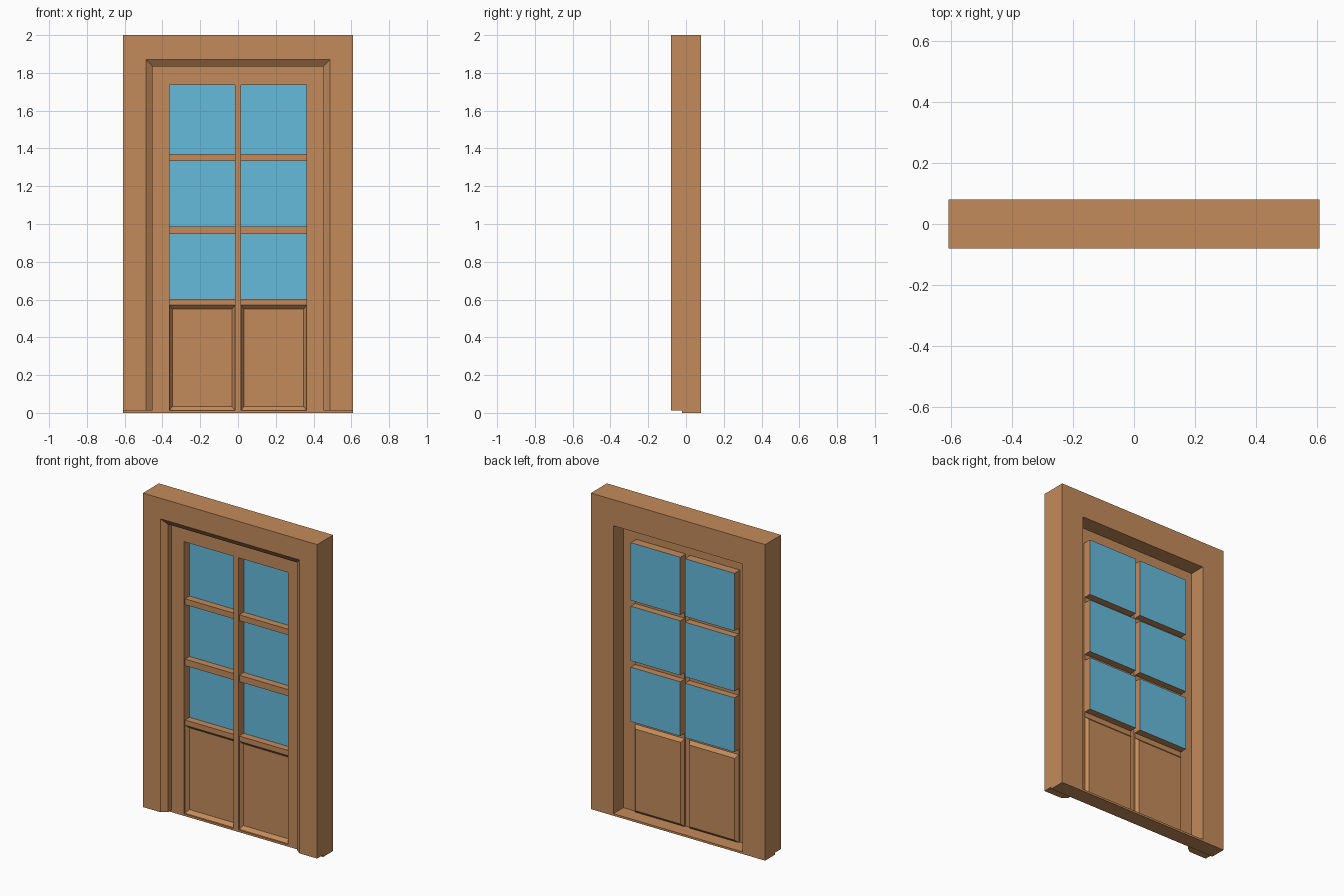
import bpy, bmesh

if "Cube" in bpy.data.objects:
    bpy.data.objects.remove(bpy.data.objects["Cube"])

def material(name, color):
    m = bpy.data.materials.new(name)
    m.diffuse_color = (*color, 1)
    m.use_nodes = True
    m.node_tree.nodes["Principled BSDF"].inputs["Base Color"].default_value = m.diffuse_color
    return m

WOOD = material("wood", (0.55, 0.26, 0.105))
GLASS = material("glass", (0.13, 0.5, 0.72))

def finish(name, bm, mat, solid=False):
    bmesh.ops.remove_doubles(bm, verts=bm.verts, dist=1e-5)
    if solid:
        bmesh.ops.recalc_face_normals(bm, faces=bm.faces)
    me = bpy.data.meshes.new(name)
    bm.to_mesh(me)
    bm.free()
    me.materials.append(mat)
    ob = bpy.data.objects.new(name, me)
    bpy.context.collection.objects.link(ob)
    return ob

def corners(x0, x1, z0, z1, y):
    return [(x0, y, z0), (x1, y, z0), (x1, y, z1), (x0, y, z1)]

def face(bm, pts):
    bm.faces.new([bm.verts.new(p) for p in pts])

def ring(bm, a, b):
    """Four walls joining front rectangle a to back rectangle b."""
    for i in range(4):
        j = (i + 1) % 4
        face(bm, (a[i], a[j], b[j], b[i]))

# Frame: splayed cross-section carried around both jambs and the lintel
SILL = 0.013
profile = [(0.61, 2.0, -0.08), (0.488, 1.87, -0.08), (0.453, 1.835, -0.055),
           (0.453, 1.835, 0.08), (0.61, 2.0, 0.08)]
bm = bmesh.new()
rows = [[bm.verts.new(p) for p in ((-x, y, SILL), (-x, y, z), (x, y, z), (x, y, SILL))]
        for x, z, y in profile]
for i, a in enumerate(rows):
    b = rows[(i + 1) % len(rows)]
    for k in range(3):
        bm.faces.new((a[k], a[k + 1], b[k + 1], b[k]))
for k in (0, 3):
    bm.faces.new([r[k] for r in rows])
finish("door_frame", bm, WOOD, True)

# Threshold under the rear part of the frame
bm = bmesh.new()
front, back = corners(-0.61, 0.61, 0, SILL, -0.02), corners(-0.61, 0.61, 0, SILL, 0.08)
face(bm, front)
face(bm, back)
ring(bm, front, back)
finish("threshold", bm, WOOD, True)

# Door leaf: thin skin with pressed-in openings
Y_DOOR, Y_BAR, Y_PANEL, Y_GLASS = -0.02, -0.01, 0.01, 0.035
TOP, EDGE, BAR = 1.735, 0.363, 0.016
PANES = [(0.603, 0.947), (0.988, 1.333), (1.37, TOP)]
PANEL_TOP = 0.57

bm = bmesh.new()
for x0, x1 in ((-0.453, -EDGE), (-BAR, BAR), (EDGE, 0.453)):
    face(bm, corners(x0, x1, SILL, TOP, Y_DOOR))
face(bm, corners(-0.453, 0.453, TOP, 1.835, Y_DOOR))
glass = bmesh.new()
for x0, x1 in ((-EDGE, -BAR), (BAR, EDGE)):
    # shallow step into the column, then bars between panes
    ring(bm, corners(x0, x1, SILL, TOP, Y_DOOR), corners(x0, x1, SILL, TOP, Y_BAR))
    below = PANEL_TOP
    for z0, z1 in PANES:
        face(bm, corners(x0, x1, below, z0, Y_BAR))
        ring(bm, corners(x0, x1, z0, z1, Y_BAR), corners(x0, x1, z0, z1, Y_GLASS))
        face(glass, corners(x0, x1, z0, z1, Y_GLASS))
        below = z1
    # lower panel with sloped border
    inner = corners(x0 + 0.015, x1 - 0.015, SILL + 0.02, PANEL_TOP - 0.02, Y_PANEL)
    ring(bm, corners(x0, x1, SILL, PANEL_TOP, Y_BAR), inner)
    face(bm, inner)
finish("door_leaf", bm, WOOD)
finish("window_panes", glass, GLASS)
